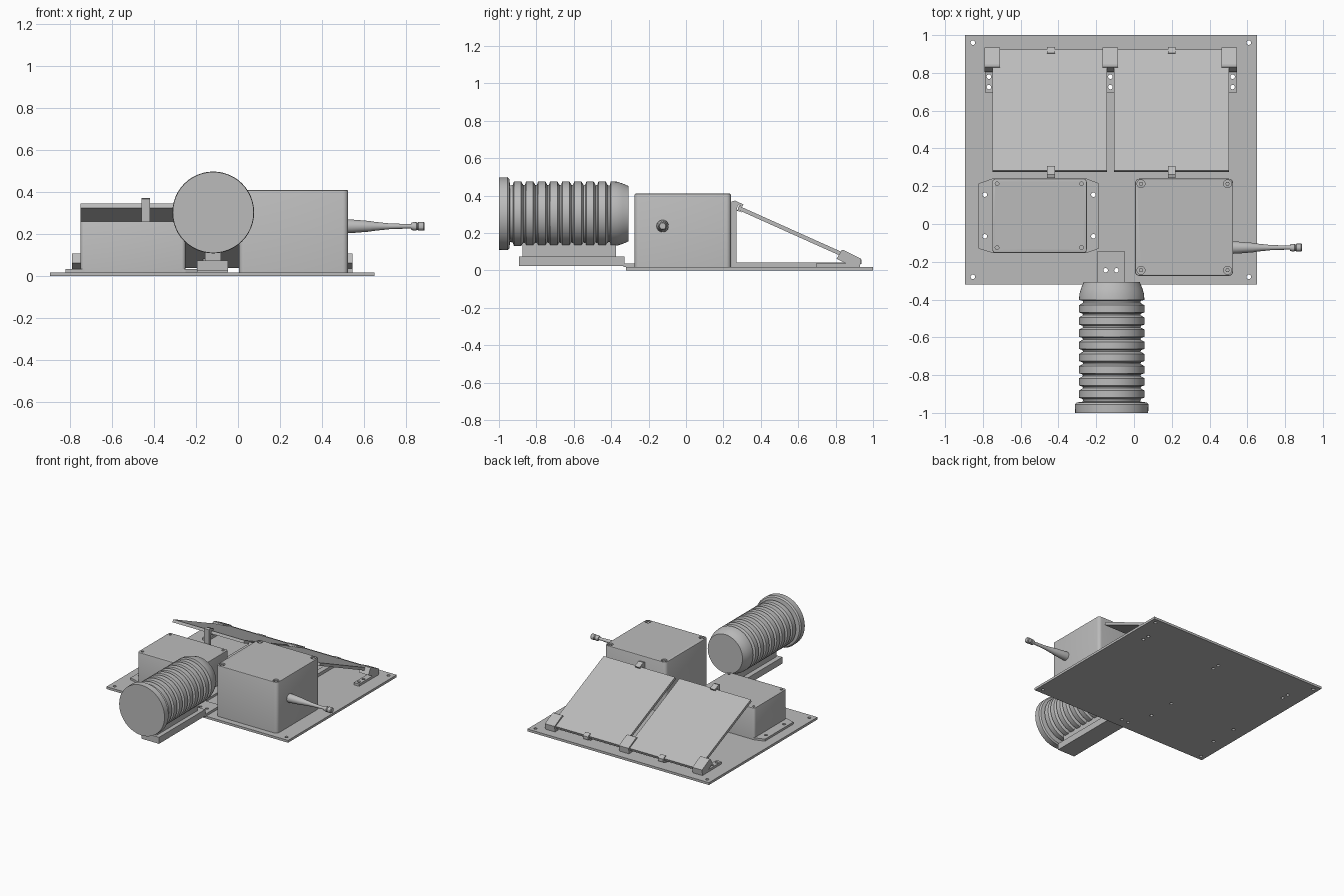
import bpy, bmesh, math
from mathutils import Matrix

cube = bpy.data.objects.get("Cube")
if cube:
    bpy.data.objects.remove(cube, do_unlink=True)

grey = bpy.data.materials.new("light_grey")
grey.use_nodes = True
COLOUR = (0.5, 0.5, 0.5, 1)
grey.diffuse_color = COLOUR
grey.node_tree.nodes["Principled BSDF"].inputs["Base Color"].default_value = COLOUR


def make(name, bm, smooth=False):
    """Turn a bmesh into a finished object."""
    bmesh.ops.recalc_face_normals(bm, faces=bm.faces)
    mesh = bpy.data.meshes.new(name)
    bm.to_mesh(mesh)
    bm.free()
    mesh.materials.append(grey)
    ob = bpy.data.objects.new(name, mesh)
    bpy.context.collection.objects.link(ob)
    if smooth:
        activate(ob)
        bpy.ops.object.shade_smooth_by_angle(angle=math.radians(30))
    return ob


def activate(ob):
    bpy.ops.object.select_all(action='DESELECT')
    ob.select_set(True)
    bpy.context.view_layer.objects.active = ob


def box(name, x0, x1, y0, y1, z0, z1, corner=0, edge=0):
    """Box with optional rounded upright corners and softened top edge."""
    bm = bmesh.new()
    bmesh.ops.create_cube(bm, size=1)
    for v in bm.verts:
        v.co = ((x0, x1)[v.co.x > 0], (y0, y1)[v.co.y > 0], (z0, z1)[v.co.z > 0])
    if corner:
        upright = [e for e in bm.edges if abs(e.verts[0].co.z - e.verts[1].co.z) > 1e-4]
        bmesh.ops.bevel(bm, geom=upright, offset=corner, segments=5, profile=0.5, affect='EDGES')
    if edge:
        rim = [e for e in bm.edges if all(v.co.z > z1 - 1e-4 for v in e.verts)]
        bmesh.ops.bevel(bm, geom=rim, offset=edge, segments=2, profile=0.5, affect='EDGES')
    return make(name, bm, corner > 0)


def prism(name, points, low, high, axis):
    """Extrude a profile: (y, z) along x, or (x, y) along z."""
    bm = bmesh.new()
    place = (lambda a, b: (low, a, b)) if axis == 'x' else (lambda a, b: (a, b, low))
    face = bm.faces.new([bm.verts.new(place(a, b)) for a, b in points])
    moved = bmesh.ops.extrude_face_region(bm, geom=[face])["geom"]
    step = (high - low, 0, 0) if axis == 'x' else (0, 0, high - low)
    bmesh.ops.translate(bm, vec=step, verts=[g for g in moved if isinstance(g, bmesh.types.BMVert)])
    return make(name, bm)


def lathe(name, profile, centre, axis, sides=48):
    """Revolve (position, radius) rings around the x or y axis."""
    bm = bmesh.new()
    rings = []
    for p, r in profile:
        ring = []
        for i in range(sides):
            a = math.tau * i / sides
            u, w = r * math.cos(a), centre[1] + r * math.sin(a)
            ring.append(bm.verts.new((p, centre[0] + u, w) if axis == 'x' else (centre[0] + u, p, w)))
        rings.append(ring)
    for a, b in zip(rings, rings[1:]):
        for i in range(sides):
            j = (i + 1) % sides
            bm.faces.new((a[i], a[j], b[j], b[i]))
    bm.faces.new(rings[0])
    bm.faces.new(rings[-1])
    return make(name, bm, True)


def drill(ob, spots, radius, z0, z1):
    """Bore upright holes through an object."""
    bm = bmesh.new()
    for x, y in spots:
        bmesh.ops.create_cone(bm, cap_ends=True, segments=16, radius1=radius, radius2=radius,
                              depth=z1 - z0, matrix=Matrix.Translation((x, y, (z0 + z1) / 2)))
    cutter = make("hole_cutter", bm)
    cutter.hide_render = True
    mod = ob.modifiers.new("holes", 'BOOLEAN')
    mod.operation, mod.object, mod.solver = 'DIFFERENCE', cutter, 'EXACT'
    activate(ob)
    bpy.ops.object.modifier_apply(modifier=mod.name)
    bpy.data.objects.remove(cutter, do_unlink=True)


def grid(xs, ys):
    return [(x, y) for x in xs for y in ys]


T = 0.018  # top of the base plate
flange_holes = grid((-0.79, -0.215), (-0.065, 0.155))
foot_holes = grid((-0.768, -0.125, 0.522), (0.725, 0.78))
mount_holes = grid((-0.15, -0.093), (-0.245,))

# Base plate
plate = box("base_plate", -0.895, 0.65, -0.32, 1.0, 0, T)
drill(plate, grid((-0.853, 0.608), (-0.28, 0.96)) + flange_holes + foot_holes + mount_holes,
      0.012, -0.05, 0.05)

# Large enclosure with recessed lid screws
large = box("large_enclosure", 0.005, 0.525, -0.275, 0.24, T, 0.41, 0.025, 0.006)
screws = grid((0.037, 0.495), (-0.245, 0.213))
drill(large, screws, 0.021, 0.395, 0.45)
for x, y in screws:
    box("lid_screw", x - 0.01, x + 0.01, y - 0.01, y + 0.01, 0.39, 0.405, 0.008)

# Small enclosure with mounting flanges
small = box("small_enclosure", -0.75, -0.25, -0.153, 0.24, T, 0.26, 0.018, 0.004)
drill(small, grid((-0.725, -0.278), (-0.125, 0.213)), 0.01, 0.25, 0.3)
flange = prism("enclosure_flange", [(-0.75, -0.153), (-0.25, -0.153), (-0.185, -0.13), (-0.185, 0.215),
               (-0.25, 0.24), (-0.75, 0.24), (-0.823, 0.215), (-0.823, -0.13)], T, 0.034, 'z')
drill(flange, flange_holes, 0.012, 0, 0.05)

# Tilted panels
for side, x0 in (("right", -0.75), ("left", -0.105)):
    prism(side + "_panel", [(0.275, 0.325), (0.283, 0.345), (0.923, 0.058), (0.915, 0.038)],
          x0, x0 + 0.607, 'x')

# Panel struts: post with top hook, floor rail and lower hook
for x in (-0.44, 0.2):
    prism("panel_strut", [(0.243, T), (0.9, T), (0.937, 0.035), (0.937, 0.058), (0.905, 0.075),
          (0.9, 0.062), (0.92, 0.053), (0.9, 0.042), (0.27, 0.042), (0.27, 0.32), (0.305, 0.308),
          (0.27, 0.325), (0.278, 0.35), (0.3, 0.34), (0.308, 0.352), (0.262, 0.373), (0.243, 0.368)],
          x - 0.021, x + 0.021, 'x')

# Hinge clips on the low edge, each with a drilled foot
for x, f0, f1 in ((-0.75, -0.79, -0.746), (-0.125, -0.146, -0.104), (0.505, 0.5, 0.545)):
    prism("panel_clip", [(0.805, 0.062), (0.832, 0.108), (0.845, 0.108), (0.935, 0.062),
          (0.93, T), (0.895, T)], x - 0.041, x + 0.041, 'x')
    foot = box("clip_foot", f0, f1, 0.695, 0.9, T, 0.036)
    drill(foot, foot_holes, 0.012, 0, 0.05)

# Ribbed cylinder lying along y
rings = [(-1.0, 0.193), (-0.955, 0.195), (-0.945, 0.186), (-0.94, 0.15)]
for k in range(7, -1, -1):
    y = -0.424 - 0.0645 * k
    rings += [(y - 0.05, 0.155), (y - 0.044, 0.173), (y - 0.006, 0.173), (y + 0.006, 0.152)]
rings += [(-0.407, 0.152), (-0.402, 0.173), (-0.37, 0.171), (-0.34, 0.162), (-0.307, 0.148)]
lathe("ribbed_cylinder", rings, (-0.118, 0.303), 'y')

# Cylinder mount
box("mount_rail", -0.195, -0.047, -0.893, -0.33, 0.024, 0.074)
box("mount_riser", -0.157, -0.08, -0.873, -0.375, 0.074, 0.15)
tongue = box("mount_tongue", -0.195, -0.047, -0.335, -0.145, T, 0.036)
drill(tongue, mount_holes, 0.012, 0, 0.05)

# Antenna with hexagonal tip
lathe("antenna", [(0.51, 0.033), (0.545, 0.032), (0.63, 0.025), (0.645, 0.022), (0.72, 0.014),
      (0.83, 0.01)], (-0.125, 0.237), 'x', 24)
lathe("antenna_tip", [(0.825, 0.016), (0.835, 0.02), (0.85, 0.02), (0.855, 0.016), (0.86, 0.021),
      (0.885, 0.021), (0.89, 0.017)], (-0.125, 0.237), 'x', 12)
